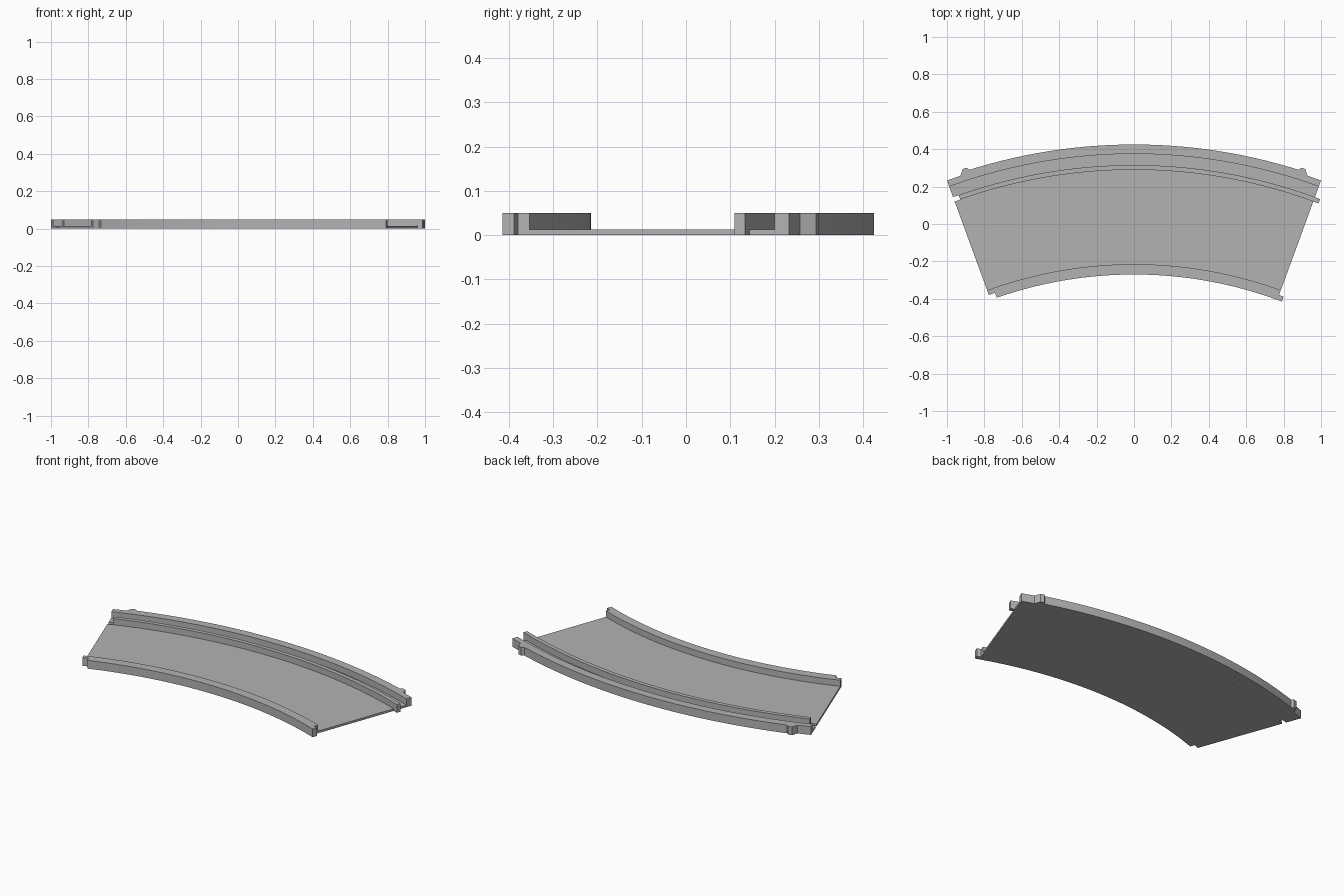
import bpy, bmesh
from math import sin, cos, radians

cube = bpy.data.objects.get("Cube")
if cube:
    bpy.data.objects.remove(cube, do_unlink=True)

CENTRE_Y = -2.5      # centre of the bend
END = 20.1           # half angle of the bend, degrees
STEPS = 48
FLOOR, TOP = 0.013, 0.05

grey = bpy.data.materials.new("plain grey")
grey.use_nodes = True
colour = (0.45, 0.45, 0.45, 1)
grey.diffuse_color = colour
grey.node_tree.nodes["Principled BSDF"].inputs["Base Color"].default_value = colour


def sweep(start, stop, inner, outer):
    """Evenly spaced columns (angle, inner radius, outer radius)."""
    return [(start + (stop - start) * i / STEPS, inner, outer)
            for i in range(STEPS + 1)]


def arc_strip(name, columns, height):
    """Solid curved strip standing on the ground, one ring per column."""
    bm = bmesh.new()
    rings = []
    for angle, inner, outer in columns:
        a = radians(angle)
        rings.append([bm.verts.new((r * sin(a), CENTRE_Y + r * cos(a), z))
                      for r, z in ((inner, 0), (outer, 0),
                                   (outer, height), (inner, height))])
    for p, q in zip(rings, rings[1:]):
        for i in range(4):
            j = (i + 1) % 4
            bm.faces.new((p[i], p[j], q[j], q[i]))
    bm.faces.new(rings[0])
    bm.faces.new(rings[-1])
    bmesh.ops.recalc_face_normals(bm, faces=bm.faces)
    mesh = bpy.data.meshes.new(name)
    bm.to_mesh(mesh)
    bm.free()
    mesh.materials.append(grey)
    ob = bpy.data.objects.new(name, mesh)
    bpy.context.collection.objects.link(ob)
    bpy.ops.object.select_all(action="DESELECT")
    ob.select_set(True)
    bpy.context.view_layer.objects.active = ob
    bpy.ops.object.shade_smooth_by_angle(angle=radians(15))


# Flat bed and the floor of the narrow channel
arc_strip("floor", sweep(-END, END, 2.285, 2.79), FLOOR)
arc_strip("channel_floor", sweep(-END, END, 2.815, 2.875), FLOOR)

# Slim rail: set back at one end, projecting at the other as a joint
arc_strip("guide_rail", sweep(-19.45, 20.7, 2.79, 2.815), TOP)

# Inner kerb with a notch at one end and a matching tongue at the other
kerb = [(-END, 2.258, 2.285), (-19.22, 2.258, 2.285)]
kerb += sweep(-19.2, END - 0.02, 2.23, 2.285)
kerb += [(END, 2.23, 2.258), (20.75, 2.23, 2.258)]
arc_strip("inner_kerb", kerb, TOP)

# Outer wall, thinned at both ends behind a small tooth
tooth = [(END, 2.875, 2.91), (18.6, 2.875, 2.91),
         (18.15, 2.875, 2.94), (17.7, 2.875, 2.94), (17.5, 2.875, 2.925)]
wall = [(-a, i, o) for a, i, o in tooth]
wall += sweep(-17.5, 17.5, 2.875, 2.925)[1:-1]
wall += tooth[::-1]
arc_strip("outer_wall", wall, TOP)
